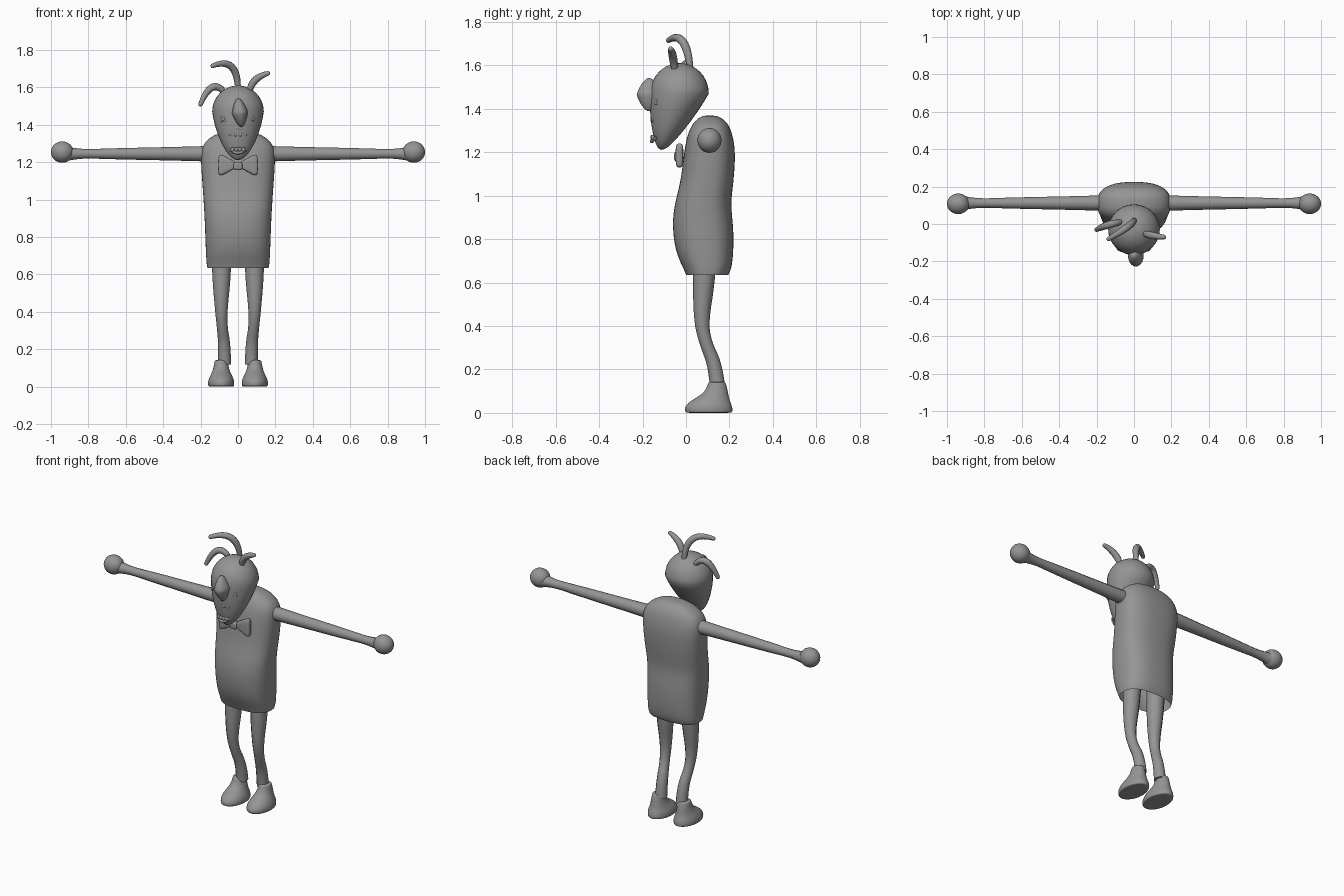
import bpy, bmesh
from math import cos, sin, pi, copysign
from mathutils import Vector, Euler

cube = bpy.data.objects.get("Cube")
if cube:
    bpy.data.objects.remove(cube, do_unlink=True)

grey = bpy.data.materials.new("plain_grey")
grey.use_nodes = True
tone = (.3, .3, .3, 1)
grey.diffuse_color = tone
grey.node_tree.nodes["Principled BSDF"].inputs["Base Color"].default_value = tone


def add_object(name, data):
    """Link new data as the only selected object, in the plain colour."""
    data.materials.append(grey)
    obj = bpy.data.objects.new(name, data)
    bpy.context.collection.objects.link(obj)
    bpy.ops.object.select_all(action="DESELECT")
    obj.select_set(True)
    bpy.context.view_layer.objects.active = obj
    return obj


def add_mesh(name, bm):
    bmesh.ops.recalc_face_normals(bm, faces=bm.faces)
    mesh = bpy.data.meshes.new(name)
    bm.to_mesh(mesh)
    bm.free()
    obj = add_object(name, mesh)
    bpy.ops.object.shade_smooth_by_angle(angle=1)
    return obj


def rounded(value, power):
    """Push a sine or cosine outwards to square off a round form."""
    return copysign(abs(value) ** power, value)


def loft(name, x, rings, squareness, closed_below):
    """Upright skin over rings of height, front, back and half width."""
    bm = bmesh.new()
    count = 24
    loops = []
    for z, front, back, half in rings:
        loop = []
        for i in range(count):
            angle = 2 * pi * i / count
            across = half * rounded(cos(angle), squareness)
            along = (back - front) / 2 * rounded(sin(angle), squareness)
            loop.append(bm.verts.new((x + across, (front + back) / 2 + along, z)))
        loops.append(loop)
    for low, high in zip(loops, loops[1:]):
        for i in range(count):
            j = (i + 1) % count
            bm.faces.new((low[i], low[j], high[j], high[i]))
    ends = [loops[0], loops[-1]] if closed_below else [loops[-1]]
    for loop in ends:
        centre = bm.verts.new(sum((v.co for v in loop), Vector()) / count)
        for i in range(count):
            bm.faces.new((loop[i], loop[(i + 1) % count], centre))
    modifier = add_mesh(name, bm).modifiers.new("smooth", "SUBSURF")
    modifier.levels = modifier.render_levels = 2


def ball(name, place, scale, turn=(0, 0, 0), shape=None):
    """Sphere, optionally reshaped by a rule, then scaled, turned and placed."""
    bm = bmesh.new()
    bmesh.ops.create_uvsphere(bm, u_segments=32, v_segments=20, radius=1)
    rotation = Euler(turn).to_matrix()
    for v in bm.verts:
        point = shape(v.co) if shape else v.co
        v.co = rotation @ (Vector(point) * Vector(scale)) + Vector(place)
    add_mesh(name, bm)


def tube(name, points, radii):
    """Smooth tapered tube guided by a few control points."""
    curve = bpy.data.curves.new(name, "CURVE")
    curve.dimensions = "3D"
    curve.bevel_depth = 1
    curve.bevel_resolution = 4
    curve.use_fill_caps = True
    spline = curve.splines.new("NURBS")
    spline.points.add(len(points) - 1)
    for control, place, radius in zip(spline.points, points, radii):
        control.co = (*place, 1)
        control.radius = radius
    spline.order_u = 3
    spline.use_endpoint_u = True
    spline.resolution_u = 10
    add_object(name, curve)
    bpy.ops.object.convert(target="MESH")
    bpy.ops.object.shade_smooth_by_angle(angle=1)


def skull(v):
    """Long jaw that narrows and leans forward below the middle."""
    drop = max(0, -v.z)
    return (v.x * (1 - drop / 4),
            v.y * (1 - drop * .45) - drop * .6,
            v.z * (1.85 if v.z < 0 else 1))


def pointed(v):
    """Pinch the ends of a ball and draw its front to a tip."""
    pinch = 1 - abs(v.z) * .35
    return v.x * pinch, v.y * pinch, v.z


def block(v):
    return [rounded(c, .5) for c in v]


# Body: a long sack, open at the bottom
loft("torso", 0, [
    (.635, 0, .195, .165), (.66, -.01, .21, .17), (.74, -.05, .22, .174),
    (.86, -.065, .22, .178), (.96, -.055, .205, .183), (1.06, -.025, .22, .19),
    (1.2, -.01, .23, .2), (1.28, .005, .215, .2), (1.335, .03, .195, .155),
    (1.368, .07, .15, .07)], .78, False)

# Head and nose
ball("head", (0, -.03, 1.47), (.138, .135, .14), shape=skull)
ball("nose", (.01, -.17, 1.465), (.042, .057, .077), (0, -.12, 0), pointed)

# Crossed stitch eyes
for label, side, size in (("right", -1, .026), ("left", 1, .017)):
    for slant in (-1, 1):
        ball(f"{label}_eye_stitch", (side * .076, -.137, 1.43),
             (size, .009, .007), (0, slant * .75, side / 2))

# Mouth: arched lips, each with a row of teeth
for label, height, arch, half in (("upper", 1.345, .075, .058),
                                  ("lower", 1.27, -.04, .045)):
    tube(f"{label}_lip", [(-half, -.135, height), (0, -.18, height + arch),
                          (half, -.135, height)], [.006, .012, .006])
    for i in range(4):
        x = (i - 1.5) * half * .42
        ball(f"{label}_tooth", (x, 5 * x * x - .156, height + arch / 20),
             (.011, .009, .012))

# Three curled hair strands
strands = {
    "middle_hair": [(0, .02, 1.58), (0, 0, 1.77), (-.135, -.08, 1.715)],
    "right_hair": [(-.07, .01, 1.57), (-.14, 0, 1.66), (-.2, -.03, 1.51)],
    "left_hair": [(.06, -.05, 1.57), (.07, -.06, 1.65), (.16, -.07, 1.675)],
}
for name, points in strands.items():
    tube(name, points, [.014, .026, .012])
    ball(f"{name}_tip", points[-1], [.012] * 3)

# Bow tie knot
ball("bow_knot", (0, -.035, 1.18), (.024, .02, .022), shape=block)


def wing(v):
    """Boxy form that fans out away from the knot."""
    x, y, z = block(v)
    return x, y, z * (.62 + .4 * x)


for label, side in (("left", 1), ("right", -1)):
    ball(f"{label}_bow_wing", (side * .058, -.03, 1.185), (side * .048, .018, .065),
         shape=wing)

    # Thin straight arm flaring into a round hand
    tube(f"{label}_arm", [(side * x, .112, 1.245) for x in (.14, .3, .65, .87, .93)],
         [.042, .037, .03, .022, .045])
    ball(f"{label}_hand", (side * .94, .108, 1.254), (.06, .055, .057))

    # Leg sweeping back below the knee, and a flat-soled shoe
    leg = [(.088, .09, .75), (.088, .082, .6), (.09, .07, .42),
           (.085, .09, .32), (.072, .135, .22), (.072, .145, .12)]
    tube(f"{label}_leg", [(side * x, y, z) for x, y, z in leg],
         [.054, .051, .034, .028, .033, .035])
    loft(f"{label}_shoe", side * .09, [
        (0, 0, .21, .066), (.004, -.005, .215, .07), (.03, -.008, .215, .072),
        (.06, .025, .2, .058), (.09, .085, .195, .043), (.135, .1, .185, .036),
        (.142, .105, .18, .033)], 1, True)
